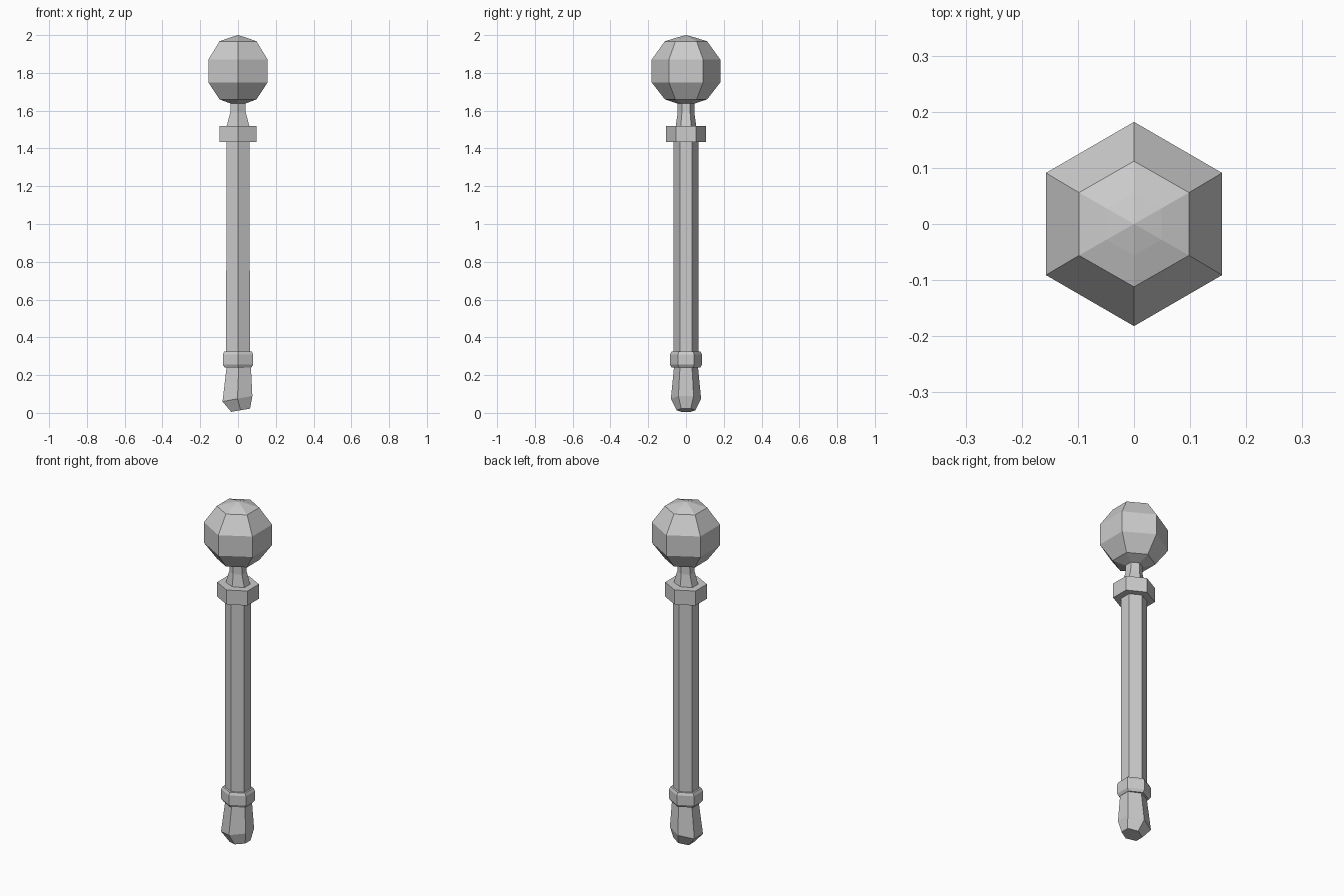
import bpy, bmesh
from math import sin, cos, pi

if "Cube" in bpy.data.objects:
    bpy.data.objects.remove(bpy.data.objects["Cube"])

SIDES = 6


def lathe(name, rings):
    """Closed hexagonal part from rings (z, half_width_x, radius_y, centre_x, slope)."""
    bm = bmesh.new()
    loops = []
    for z, hx, ry, cx, slope in rings:
        rx = hx / cos(pi / 6)
        loop = []
        for i in range(SIDES):
            a = pi / 2 + i * 2 * pi / SIDES      # corners point along +y / -y
            x = rx * cos(a)
            loop.append(bm.verts.new((cx + x, ry * sin(a), z + slope * x)))
        loops.append(loop)
    for lo, hi in zip(loops, loops[1:]):
        for i in range(SIDES):
            j = (i + 1) % SIDES
            bm.faces.new((lo[i], lo[j], hi[j], hi[i]))
    bm.faces.new(loops[0][::-1])
    bm.faces.new(loops[-1])
    # Collapse zero-width rings to a single apex
    bmesh.ops.remove_doubles(bm, verts=bm.verts, dist=1e-4)
    bmesh.ops.dissolve_degenerate(bm, edges=bm.edges, dist=1e-5)
    bmesh.ops.recalc_face_normals(bm, faces=bm.faces)
    mesh = bpy.data.meshes.new(name)
    bm.to_mesh(mesh)
    bm.free()
    obj = bpy.data.objects.new(name, mesh)
    bpy.context.collection.objects.link(obj)
    return obj


def straight(*profile):
    return [(z, hx, ry, 0, 0) for z, hx, ry in profile]


# Faceted ball head with a shallow pointed top
lathe("head", straight((1.638, 0.04, 0.046), (1.66, 0.098, 0.112),
                       (1.75, 0.157, 0.182), (1.87, 0.157, 0.182),
                       (1.967, 0.098, 0.112), (1.985, 0.049, 0.056),
                       (2.0, 0.00001, 0.00001)))

# Flared neck under the head
lathe("neck", straight((1.515, 0.061, 0.055), (1.59, 0.041, 0.044),
                       (1.645, 0.039, 0.044)))

# Upper collar
lathe("upper_collar", straight((1.435, 0.098, 0.105), (1.52, 0.098, 0.105)))

# Long shaft
lathe("shaft", straight((0.30, 0.063, 0.065), (1.44, 0.061, 0.065)))

# Lower ring with small chamfers
lathe("lower_ring", straight((0.24, 0.07, 0.076), (0.255, 0.08, 0.084),
                             (0.31, 0.08, 0.084), (0.325, 0.073, 0.077)))

# Slightly tilted pommel
lathe("pommel", [(0.014, 0.05, 0.05, 0.014, 0.17),
                 (0.075, 0.079, 0.08, -0.003, 0.19),
                 (0.248, 0.064, 0.063, 0.004, 0.03)])
